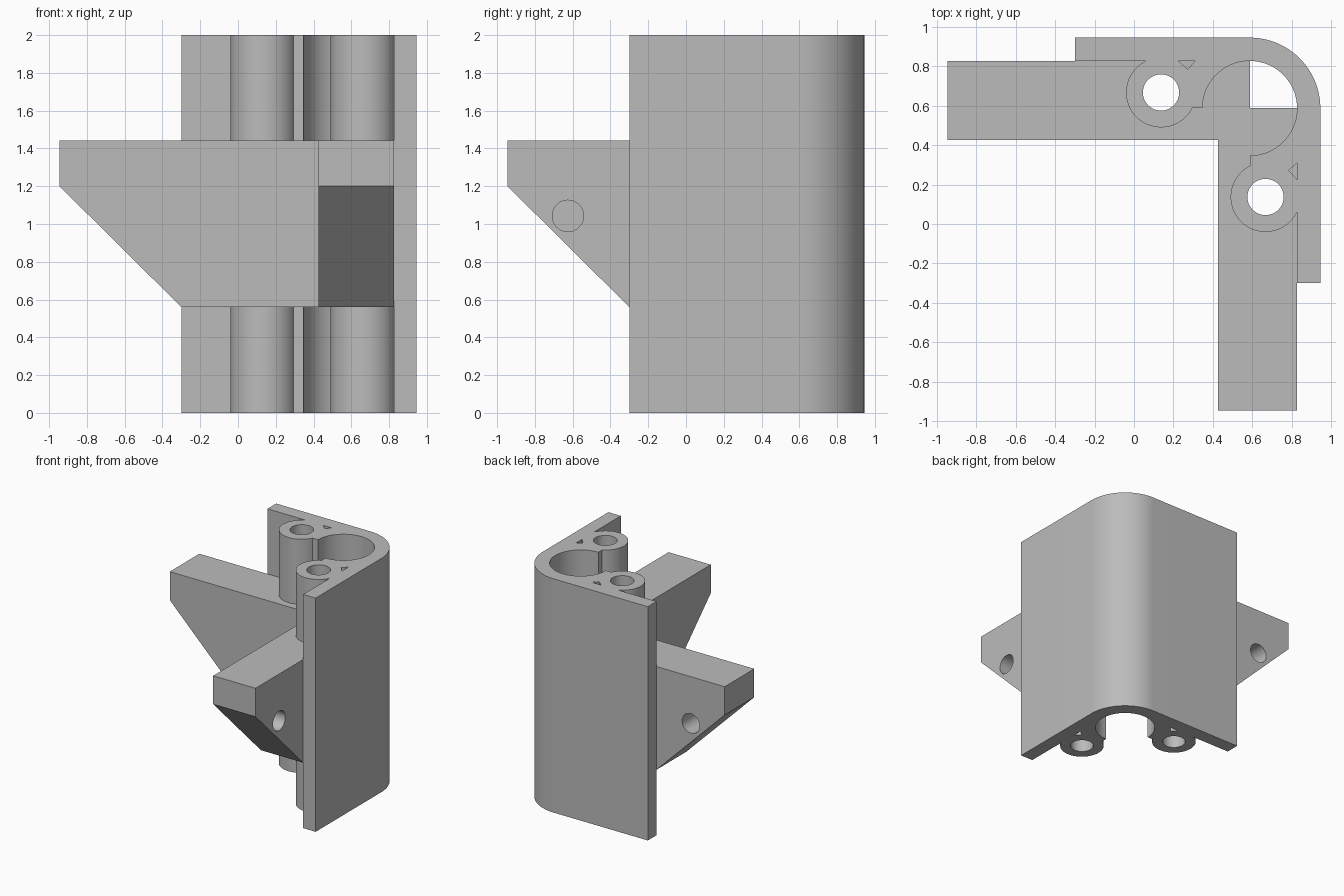
import bpy, bmesh, math

cube = bpy.data.objects.get("Cube")
if cube:
    bpy.data.objects.remove(cube, do_unlink=True)

grey = bpy.data.materials.new("plain grey")
grey.use_nodes = True
colour = (0.5, 0.5, 0.5, 1)
grey.diffuse_color = colour
grey.node_tree.nodes["Principled BSDF"].inputs["Base Color"].default_value = colour

END = 0.945                  # outer face of the corner, and reach of the arms
WALL = 0.827                 # inner face of the wall
EDGE = -0.3                  # free edge of the wall
C, R_IN = 0.587, 0.24        # corner centre and channel radius
BX, BY, BR, HOLE = 0.137, 0.667, 0.177, 0.092   # screw boss
LOW, HIGH = 0.56, 1.443      # arm heights


def straight(u, v, w):
    return (u, v, w)


def swapped(u, v, w):
    return (v, u, w)


def back_facing(u, v, w):
    return (u, w, v)


def right_facing(u, v, w):
    return (w, u, v)


def arc(cx, cy, r, a, b, n):
    steps = [math.radians(a + (b - a) * i / n) for i in range(n + 1)]
    return [(cx + r * math.cos(t), cy + r * math.sin(t)) for t in steps]


def prism(name, outline, place, lo, hi):
    """Extrude a 2D outline between two depths."""
    bm = bmesh.new()
    face = bm.faces.new([bm.verts.new(place(u, v, lo)) for u, v in outline])
    top = bmesh.ops.extrude_face_region(bm, geom=[face])["geom"]
    shift = [b - a for a, b in zip(place(0, 0, lo), place(0, 0, hi))]
    bmesh.ops.translate(bm, vec=shift, verts=[g for g in top if isinstance(g, bmesh.types.BMVert)])
    bmesh.ops.recalc_face_normals(bm, faces=bm.faces)
    mesh = bpy.data.meshes.new(name)
    bm.to_mesh(mesh)
    bm.free()
    mesh.materials.append(grey)
    ob = bpy.data.objects.new(name, mesh)
    bpy.context.collection.objects.link(ob)
    return ob


def cut(ob, cutters):
    """Subtract the cutters, then smooth the round faces."""
    bpy.ops.object.select_all(action='DESELECT')
    ob.select_set(True)
    bpy.context.view_layer.objects.active = ob
    for c in cutters:
        mod = ob.modifiers.new("cut", 'BOOLEAN')
        mod.operation, mod.solver, mod.object = 'DIFFERENCE', 'EXACT', c
        bpy.ops.object.modifier_apply(modifier=mod.name)
    bpy.ops.object.shade_smooth_by_angle(angle=math.radians(30))


# Corner wall: half of the outline, then its reflection across the diagonal
start = 180 - math.degrees(math.asin((WALL - BY) / BR))
stop = 360 + math.degrees(math.asin((C - BY) / BR))
half = arc(C, C, END - C, 45, 90, 16)
half += [(EDGE, END), (EDGE, WALL)]
half += arc(BX, BY, BR, start, stop, 40)
half += arc(C, C, R_IN, 180, 45, 32)
outline = half + [(y, x) for x, y in reversed(half[1:-1])]
corner_wall = prism("corner_wall", outline, straight, 0, 2)

# Cutters for the screw holes and the small triangular gaps
triangle = [(0.225, WALL), (0.31, WALL), (0.272, 0.785)]
screw_holes = [prism("screw_hole_cutter", arc(BX, BY, HOLE, 0, 352.5, 47), p, -0.1, 2.1)
               for p in (straight, swapped)]
gaps = [prism("gap_cutter", triangle, p, -0.1, 2.1) for p in (straight, swapped)]
cut(corner_wall, screw_holes + gaps)

# Sloped support arms, each with a blind peg hole in its outer face
profile = [(-END, HIGH), (-END, 1.2), (EDGE, LOW), (C, LOW), (C, HIGH)]
peg = arc(-0.625, 1.043, 0.083, 0, 352.5, 47)
peg_holes = []
for name, place, screw in (("back_arm", back_facing, screw_holes[0]),
                           ("right_arm", right_facing, screw_holes[1])):
    arm = prism(name, profile, place, 0.427, WALL)
    peg_hole = prism("peg_hole_cutter", peg, place, 0.53, 0.9)
    cut(arm, [screw, peg_hole])
    peg_holes.append(peg_hole)

# The cutters are no longer needed
for ob in screw_holes + gaps + peg_holes:
    bpy.data.objects.remove(ob, do_unlink=True)
